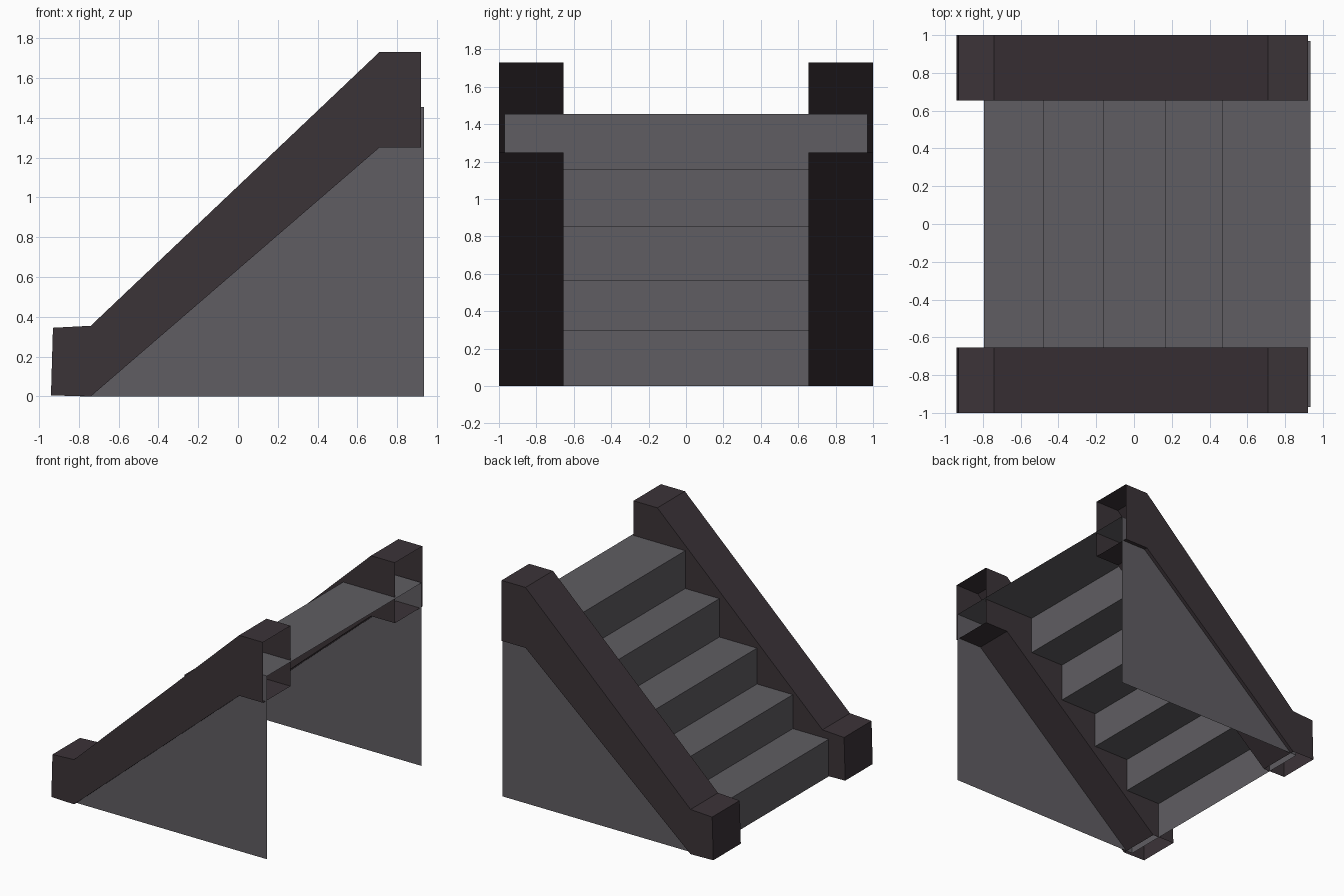
import bpy, bmesh

if "Cube" in bpy.data.objects:
    bpy.data.objects.remove(bpy.data.objects["Cube"])


def material(name, rgb):
    m = bpy.data.materials.new(name)
    m.diffuse_color = (*rgb, 1.0)
    m.use_nodes = True
    m.node_tree.nodes["Principled BSDF"].inputs["Base Color"].default_value = m.diffuse_color
    return m


STONE = material("grey stone", (0.115, 0.110, 0.122))
TRIM = material("dark plum trim", (0.044, 0.033, 0.039))


def extrude_profile(name, profile, y0, y1, mat, open_edges):
    """Extrude a counter-clockwise x/z profile along y, leaving some edges open."""
    bm = bmesh.new()
    front = [bm.verts.new((x, y0, z)) for x, z in profile]
    back = [bm.verts.new((x, y1, z)) for x, z in profile]
    bm.faces.new(front)
    bm.faces.new(back[::-1])
    n = len(profile)
    for i in range(n):
        if i not in open_edges:
            j = (i + 1) % n
            bm.faces.new((front[j], front[i], back[i], back[j]))
    mesh = bpy.data.meshes.new(name)
    bm.to_mesh(mesh)
    bm.free()
    mesh.materials.append(mat)
    obj = bpy.data.objects.new(name, mesh)
    bpy.context.collection.objects.link(obj)
    return obj


# Stairs: five steps with side panels, open underneath and at the back
risers = [-0.795, -0.48, -0.165, 0.165, 0.465]
treads = [0.295, 0.565, 0.85, 1.155, 1.455]
steps = [(risers[0], 0.0), (0.935, 0.0), (0.935, treads[-1])]
for i in range(4, 0, -1):
    steps += [(risers[i], treads[i]), (risers[i], treads[i - 1])]
steps.append((risers[0], treads[0]))
extrude_profile("stairs", steps, -0.97, 0.97, STONE, {0, 1})

# Side rails: hollow sloping beams, open under the foot and at the top end
rail = [(-0.94, 0.005), (-0.74, 0.0), (0.71, 1.25), (0.92, 1.25),
        (0.92, 1.73), (0.71, 1.73), (-0.74, 0.355), (-0.93, 0.345)]
for side, y0, y1 in (("front", -1.0, -0.655), ("back", 0.655, 1.0)):
    extrude_profile(side + "_rail", rail, y0, y1, TRIM, {0, 3})
